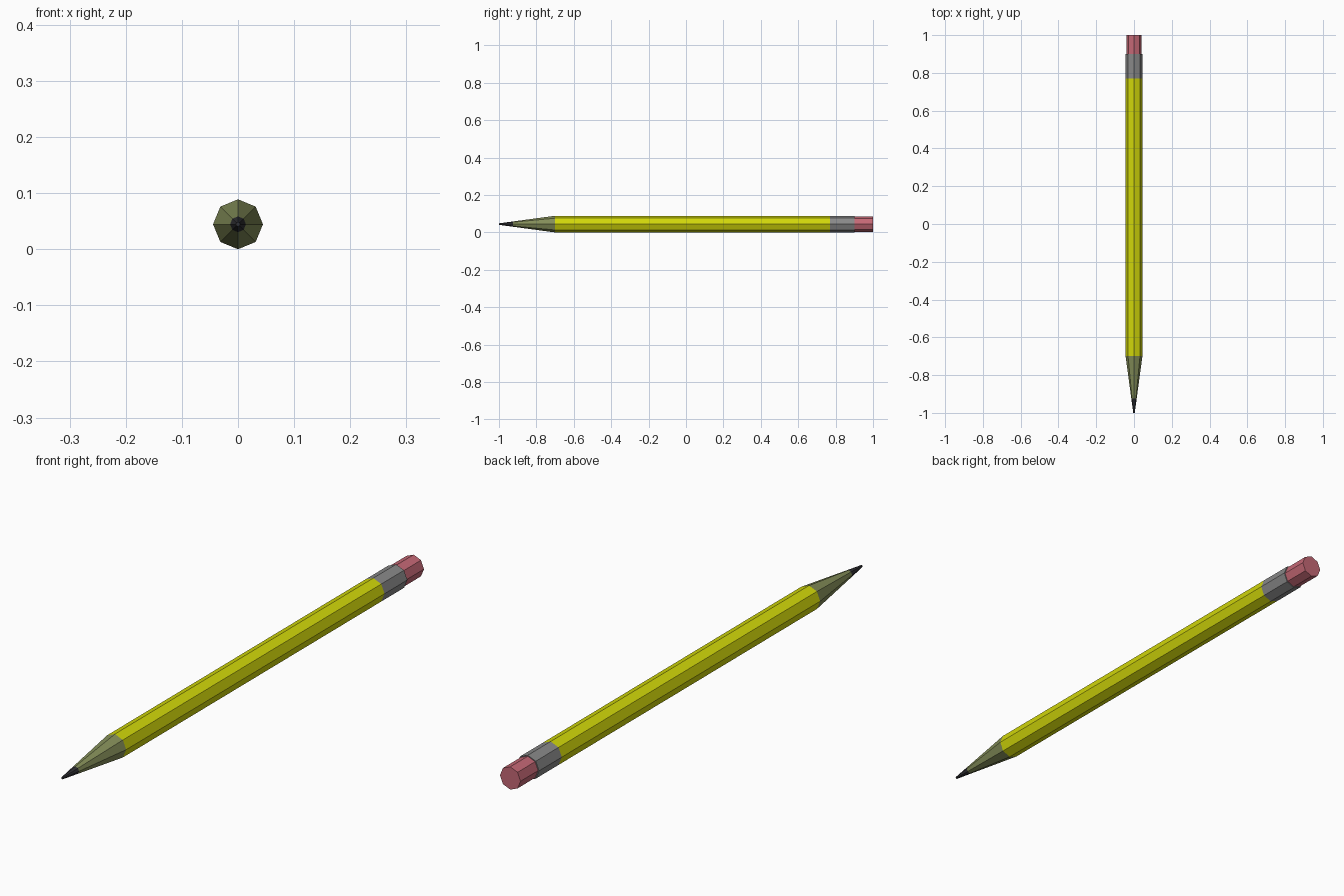
import bpy, bmesh, math

if "Cube" in bpy.data.objects:
    bpy.data.objects.remove(bpy.data.objects["Cube"])

R = 0.0445      # octagon radius, corner pointing up
SIDES = 8


def material(name, rgb):
    m = bpy.data.materials.new(name)
    m.diffuse_color = (*rgb, 1)
    m.use_nodes = True
    m.node_tree.nodes["Principled BSDF"].inputs["Base Color"].default_value = m.diffuse_color
    return m


def section(name, y0, r0, y1, r1, mat):
    """Closed eight-sided length of pencil from y0 to y1."""
    bm = bmesh.new()
    rings = []
    for y, r in ((y0, r0), (y1, r1)):
        angles = [2 * math.pi * i / SIDES for i in range(SIDES)]
        rings.append([bm.verts.new((r * math.cos(a), y, R + r * math.sin(a))) for a in angles])
    for i in range(SIDES):
        j = (i + 1) % SIDES
        bm.faces.new((rings[0][i], rings[0][j], rings[1][j], rings[1][i]))
    for ring in rings:
        bm.faces.new(ring)
    bmesh.ops.recalc_face_normals(bm, faces=bm.faces)
    mesh = bpy.data.meshes.new(name)
    bm.to_mesh(mesh)
    bm.free()
    mesh.materials.append(mat)
    ob = bpy.data.objects.new(name, mesh)
    bpy.context.collection.objects.link(ob)


yellow = material("yellow paint", (0.64, 0.68, 0.003))
wood = material("olive wood", (0.23, 0.27, 0.10))
metal = material("grey metal", (0.25, 0.25, 0.25))
pink = material("pink rubber", (0.56, 0.14, 0.18))
black = material("graphite", (0.03, 0.03, 0.035))

# sharpened end: graphite and wood share one taper
TIP_R, LEAD_Y, CONE_Y = 0.004, -0.925, -0.70
lead_r = TIP_R + (R - TIP_R) * (LEAD_Y + 1) / (CONE_Y + 1)
section("graphite_tip", -1.0, TIP_R, LEAD_Y, lead_r, black)
section("wood_cone", LEAD_Y, lead_r, CONE_Y, R, wood)

# shaft, metal band and eraser
section("shaft", CONE_Y, R, 0.77, R, yellow)
section("metal_band", 0.77, R, 0.90, R, metal)
section("eraser", 0.90, 0.041, 1.0, 0.041, pink)
